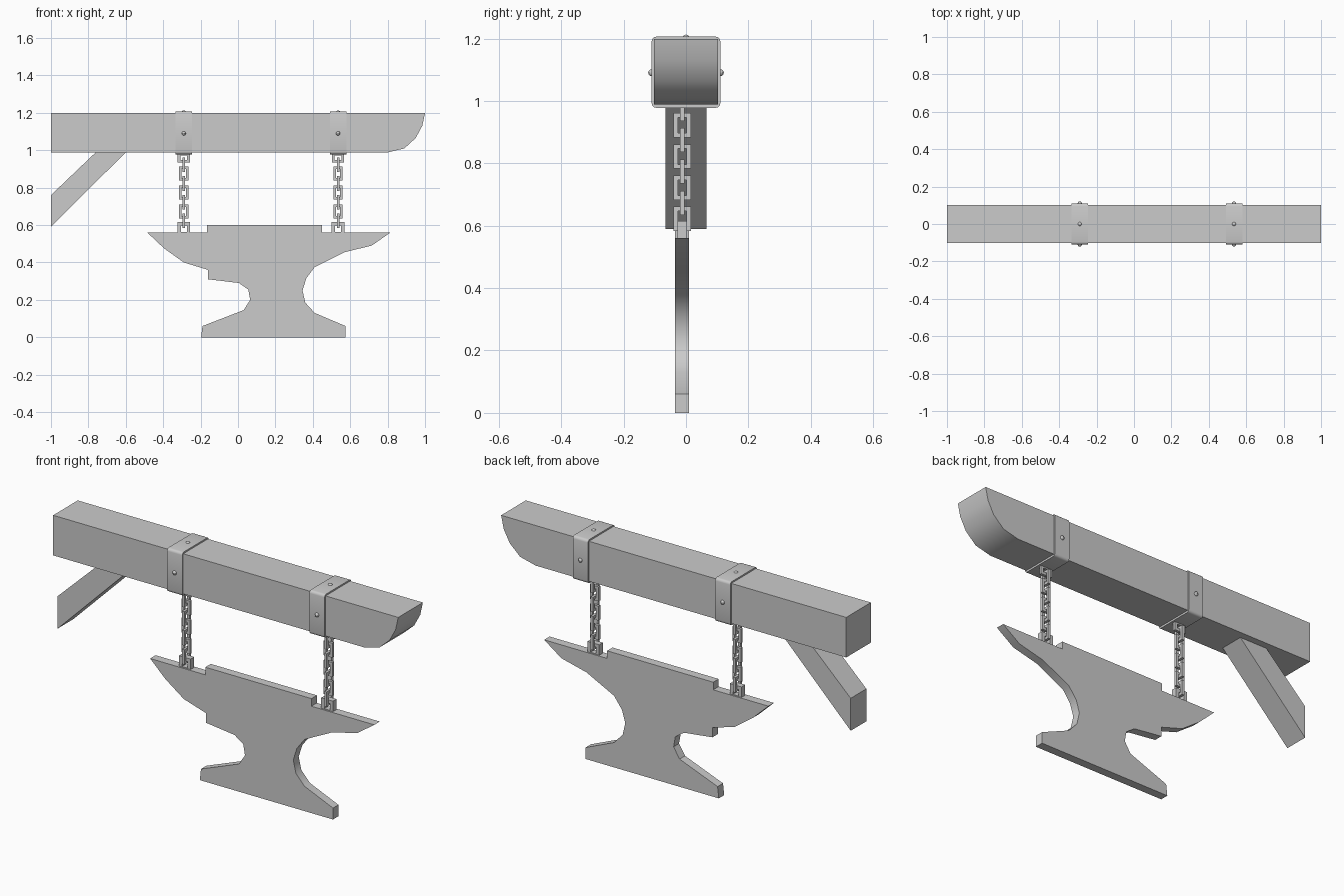
import bpy, bmesh
from math import sin, cos, pi, radians

cube = bpy.data.objects.get("Cube")
if cube:
    bpy.data.objects.remove(cube, do_unlink=True)

grey = bpy.data.materials.new("plain_grey")
grey.use_nodes = True
grey.diffuse_color = (0.6, 0.6, 0.6, 1)
grey.node_tree.nodes["Principled BSDF"].inputs["Base Color"].default_value = (0.6, 0.6, 0.6, 1)


def finish(name, bm, smooth=True):
    bmesh.ops.recalc_face_normals(bm, faces=bm.faces)
    mesh = bpy.data.meshes.new(name)
    bm.to_mesh(mesh)
    bm.free()
    mesh.materials.append(grey)
    obj = bpy.data.objects.new(name, mesh)
    bpy.context.collection.objects.link(obj)
    if smooth:
        bpy.ops.object.select_all(action='DESELECT')
        obj.select_set(True)
        bpy.context.view_layer.objects.active = obj
        bpy.ops.object.shade_smooth_by_angle(angle=radians(35))
    return obj


def slab(name, outer, start, end, hole=None, plane="xz", smooth=True):
    """Extrude an outline, with an optional matching hole, across its plane."""
    def place(p):
        return (p[0], start, p[1]) if plane == "xz" else (start, p[0], p[1])
    bm = bmesh.new()
    rim = [bm.verts.new(place(p)) for p in outer]
    if hole:
        inner = [bm.verts.new(place(p)) for p in hole]
        for i in range(len(rim)):
            j = (i + 1) % len(rim)
            bm.faces.new((rim[i], rim[j], inner[j], inner[i]))
    else:
        bm.faces.new(rim)
    ext = bmesh.ops.extrude_face_region(bm, geom=bm.faces[:])
    move = (0, end - start, 0) if plane == "xz" else (end - start, 0, 0)
    bmesh.ops.translate(bm, verts=[g for g in ext["geom"] if isinstance(g, bmesh.types.BMVert)], vec=move)
    return finish(name, bm, smooth)


def rounded(cu, cv, w, h, r=0.0, steps=0):
    """Rectangle outline with optional rounded corners."""
    pts = []
    for k, (su, sv) in enumerate(((1, 1), (-1, 1), (-1, -1), (1, -1))):
        for s in range(steps + 1):
            a = (k + (s / steps if steps else 0)) * pi / 2
            pts.append((cu + su * (w / 2 - r) + r * cos(a) * bool(steps),
                        cv + sv * (h / 2 - r) + r * sin(a) * bool(steps)))
    return pts


def link(name, x, y, z, w, h, plane, depth=0.014, wire=0.014):
    u, across = (x, y) if plane == "xz" else (y, x)
    slab(name, rounded(u, z, w, h), across - depth / 2, across + depth / 2,
         rounded(u, z, w - 2 * wire, h - 2 * wire), plane, False)


def rivet(name, loc, scale):
    bm = bmesh.new()
    bmesh.ops.create_uvsphere(bm, u_segments=8, v_segments=6, radius=0.014)
    bmesh.ops.scale(bm, verts=bm.verts, vec=scale)
    bmesh.ops.translate(bm, verts=bm.verts, vec=loc)
    finish(name, bm)


# Timber beam with a curved nose, and the diagonal brace under it
slab("beam", [(-1, 0.988), (0.80, 0.988), (0.89, 1.01), (0.95, 1.065), (0.985, 1.13),
              (1, 1.198), (-1, 1.198)], -0.102, 0.102)
slab("brace", [(-1, 0.59), (-0.6, 0.989), (-0.76, 0.989), (-1, 0.76)], -0.065, 0.065)

# Flat anvil-shaped sign board
slab("anvil_sign", [
    (-0.485, 0.56), (-0.395, 0.475), (-0.29, 0.4), (-0.16, 0.36), (-0.16, 0.31),
    (0.005, 0.29), (0.055, 0.255), (0.065, 0.2), (0.03, 0.145), (-0.19, 0.06),
    (-0.197, 0), (0.575, 0), (0.575, 0.06), (0.41, 0.13), (0.36, 0.185),
    (0.345, 0.25), (0.365, 0.315), (0.41, 0.375), (0.57, 0.455), (0.715, 0.49),
    (0.815, 0.56), (0.45, 0.56), (0.45, 0.6), (-0.165, 0.6), (-0.165, 0.56)], -0.035, 0.01)

# Strap, rivets, staples and chain at each hanging point
chain_y = -0.012
for side, x in (("right", -0.29), ("left", 0.535)):
    slab(side + "_strap", rounded(0, 1.092, 0.22, 0.228, 0.014, 3), x - 0.044, x + 0.044,
         rounded(0, 1.092, 0.2, 0.206, 0.004, 3), "yz")
    rivet(side + "_front_rivet", (x, -0.11, 1.09), (0.8, 0.8, 0.8))
    rivet(side + "_back_rivet", (x, 0.11, 1.09), (0.8, 0.8, 0.8))
    rivet(side + "_top_rivet", (x, 0, 1.204), (0.8, 0.8, 0.6))
    link(side + "_top_staple", x, chain_y, 0.96, 0.065, 0.05, "xz")
    link(side + "_bottom_staple", x, chain_y, 0.58, 0.068, 0.07, "xz", 0.03, 0.018)
    for i in range(4):
        link(f"{side}_cross_link_{i}", x, chain_y, 0.922 - 0.1 * i, 0.055, 0.078, "yz")
        if i < 3:
            link(f"{side}_flat_link_{i}", x, chain_y, 0.875 - 0.101 * i, 0.05, 0.076, "xz")
